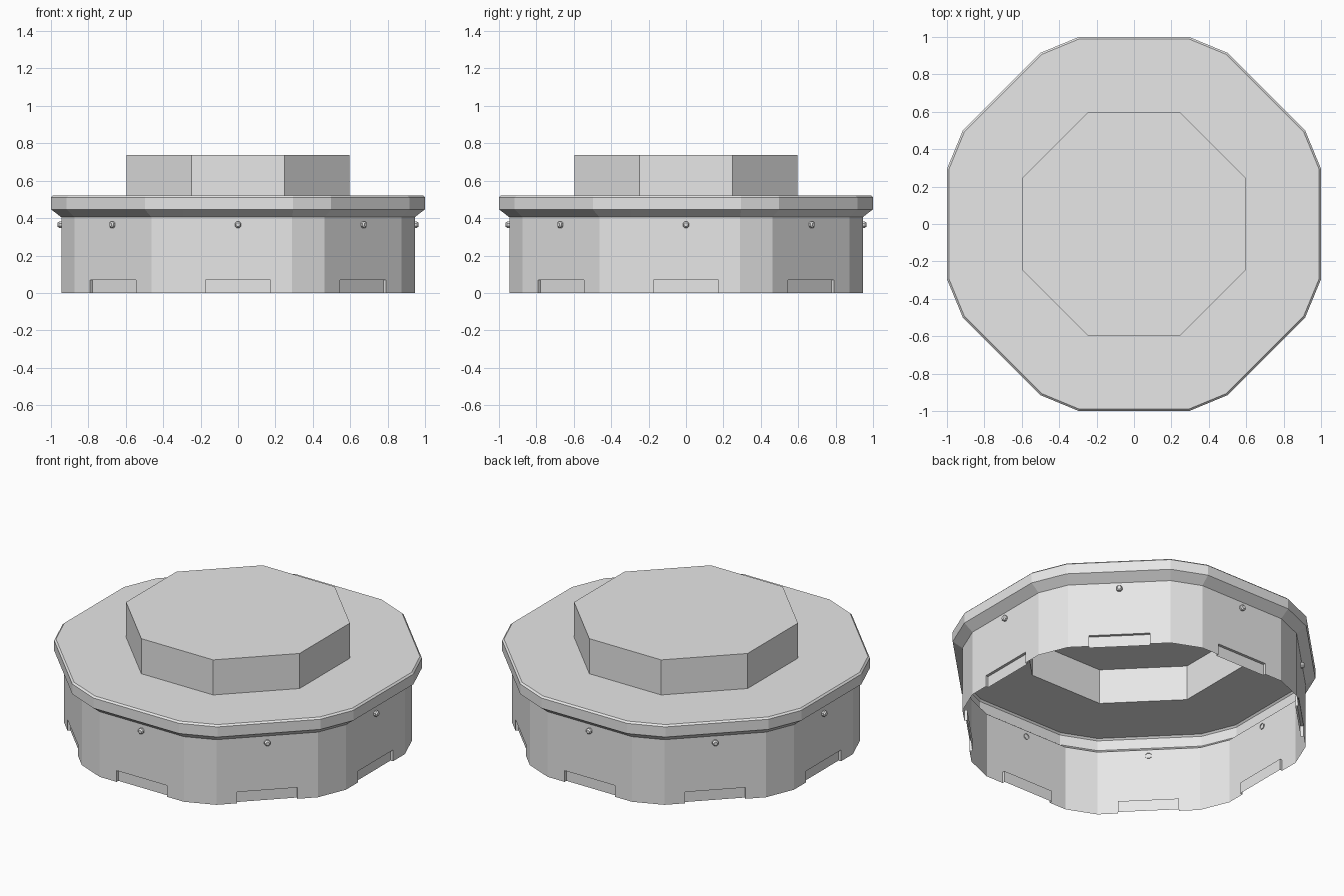
import bpy, bmesh, math
from mathutils import Matrix, Vector

cube = bpy.data.objects.get("Cube")
if cube:
    bpy.data.objects.remove(cube, do_unlink=True)

grey = bpy.data.materials.new("plain_grey")
grey.use_nodes = True
grey.diffuse_color = (0.8, 0.8, 0.8, 1)
grey.node_tree.nodes["Principled BSDF"].inputs["Base Color"].default_value = (0.8, 0.8, 0.8, 1)

SIDES = 8
STEP = math.tau / SIDES
WALL, WALL_HALF, WALL_TOP = 0.945, 0.29, 0.405
CROWN = 0.597
CROWN_HALF = CROWN * math.tan(STEP / 2)


def point(k, u, d, z):
    """Point on side k: u along the side, d out from the axis."""
    c, s = math.cos(k * STEP), math.sin(k * STEP)
    return Vector((d * c - u * s, d * s + u * c, z))


def face(bm, points):
    bm.faces.new([bm.verts.new(p) for p in points])


def finish(bm, name):
    bmesh.ops.remove_doubles(bm, verts=bm.verts, dist=0.0005)
    mesh = bpy.data.meshes.new(name)
    bm.to_mesh(mesh)
    bm.free()
    mesh.materials.append(grey)
    obj = bpy.data.objects.new(name, mesh)
    bpy.context.collection.objects.link(obj)
    return obj


def shell(name, rings, cap=False):
    """Loft rings (distance, half side, height) of a corner-cut octagon."""
    bm = bmesh.new()
    for (d0, h0, z0), (d1, h1, z1) in zip(rings, rings[1:]):
        for k in range(SIDES):
            face(bm, [point(k, -h0, d0, z0), point(k, h0, d0, z0),
                      point(k, h1, d1, z1), point(k, -h1, d1, z1)])
            # Corner faces narrow to a triangle where a ring has sharp corners
            corner = [point(k, h0, d0, z0), point(k + 1, -h0, d0, z0),
                      point(k + 1, -h1, d1, z1), point(k, h1, d1, z1)]
            unique = []
            for p in corner:
                if all((p - q).length > 0.001 for q in unique):
                    unique.append(p)
            if len(unique) > 2:
                face(bm, unique)
    if cap:
        d, h, z = rings[-1]
        face(bm, [point(k, h, d, z) for k in range(SIDES)])
    return finish(bm, name)


# Wall: thin sheet with a shallow recess at the foot of each main side
bm = bmesh.new()
w, t, depth = 0.173, 0.07, 0.017
for k in range(SIDES):
    outline = [(-WALL_HALF, 0), (-w, 0), (-w, t), (w, t), (w, 0),
               (WALL_HALF, 0), (WALL_HALF, WALL_TOP), (-WALL_HALF, WALL_TOP)]
    face(bm, [point(k, u, WALL, z) for u, z in outline])
    face(bm, [point(k, WALL_HALF, WALL, 0), point(k + 1, -WALL_HALF, WALL, 0),
              point(k + 1, -WALL_HALF, WALL, WALL_TOP), point(k, WALL_HALF, WALL, WALL_TOP)])
    notch = [(-w, 0), (-w, t), (w, t), (w, 0)]
    for (u0, z0), (u1, z1) in zip(notch, notch[1:]):
        face(bm, [point(k, u0, WALL, z0), point(k, u0, WALL - depth, z0),
                  point(k, u1, WALL - depth, z1), point(k, u1, WALL, z1)][::-1])
    face(bm, [point(k, u, WALL - depth, z) for u, z in reversed(notch)])
finish(bm, "wall")

# Flared rim with a small top chamfer, and the flat deck
shell("rim_and_deck", [(WALL, WALL_HALF, WALL_TOP), (1, 0.295, 0.447), (1, 0.295, 0.51),
                       (0.99, 0.292, 0.52), (CROWN, CROWN_HALF, 0.52)])

# Raised octagonal crown, open underneath
shell("raised_crown", [(CROWN, CROWN_HALF, 0.52), (CROWN, CROWN_HALF, 0.738)], cap=True)

# Small faceted bolts under the rim, one per main side
for k in range(SIDES):
    bm = bmesh.new()
    loops = []
    for r, d in ((0.018, WALL - 0.005), (0.018, WALL + 0.012), (0.011, WALL + 0.02)):
        loops.append([bm.verts.new(point(k, r * math.cos(a * STEP + STEP / 2), d,
                                         0.365 + r * math.sin(a * STEP + STEP / 2)))
                      for a in range(SIDES)])
    for low, high in zip(loops, loops[1:]):
        for a in range(SIDES):
            b = (a + 1) % SIDES
            bm.faces.new([low[a], low[b], high[b], high[a]])
    bm.faces.new(loops[-1])
    finish(bm, f"bolt_{k + 1}")
